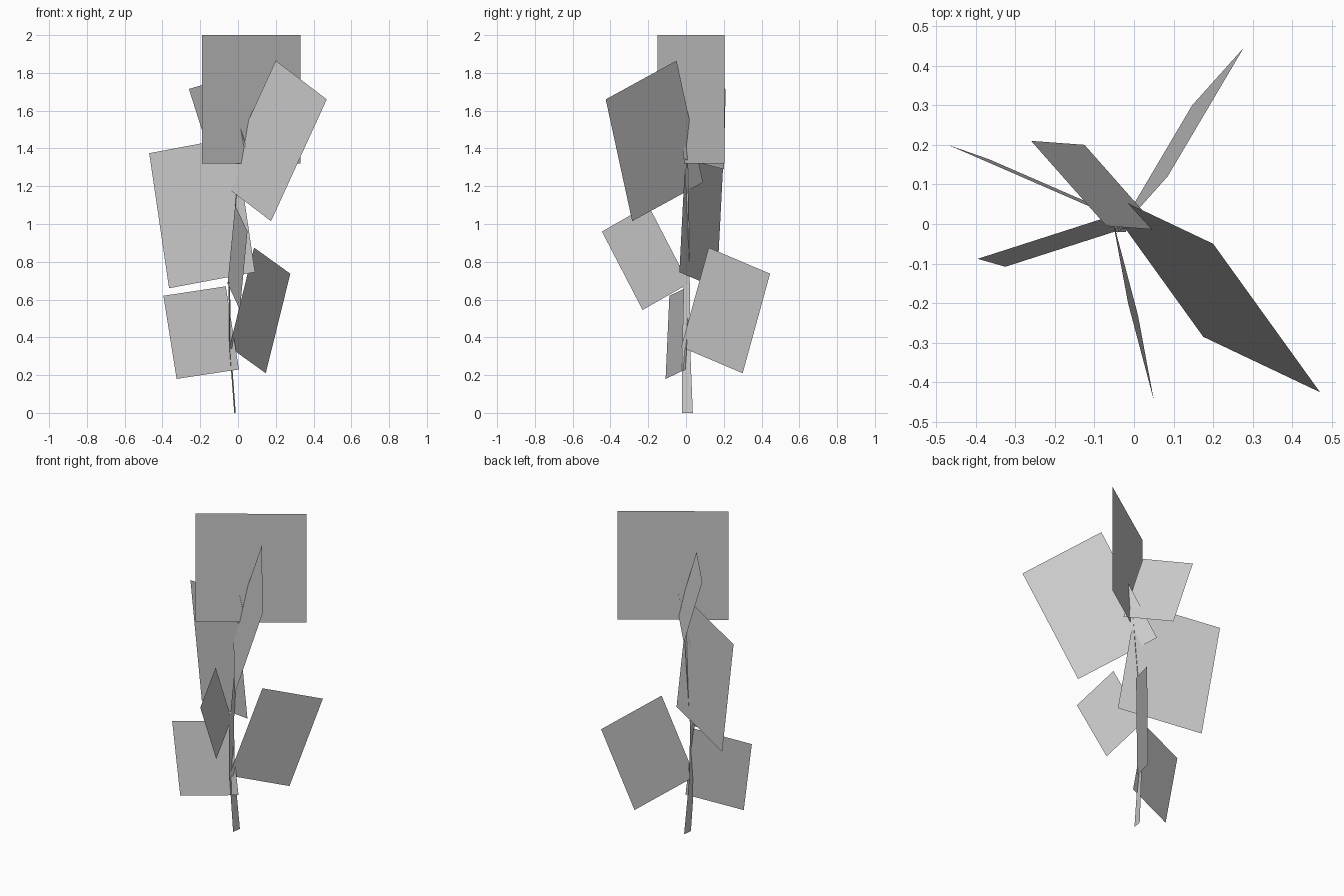
import bpy
from mathutils import Vector

cube = bpy.data.objects.get("Cube")
if cube:
    bpy.data.objects.remove(cube)

# One plain grey for the whole plant
grey = bpy.data.materials.new("pale_grey")
grey.use_nodes = True
grey.diffuse_color = (0.6, 0.6, 0.6, 1)
grey.node_tree.nodes["Principled BSDF"].inputs["Base Color"].default_value = (0.6, 0.6, 0.6, 1)


def add_mesh(name, verts, faces):
    mesh = bpy.data.meshes.new(name)
    mesh.from_pydata(verts, [], faces)
    mesh.materials.append(grey)
    obj = bpy.data.objects.new(name, mesh)
    bpy.context.collection.objects.link(obj)
    return obj


def leaf(name, before, corner, after):
    """Flat rectangular leaf card from three neighbouring corners."""
    a, b, c = Vector(before), Vector(corner), Vector(after)
    return add_mesh(name, [a, b, c, a + c - b], [(0, 1, 2, 3)])


# Leaves from the top of the plant down
leaf("crown_leaf", (-0.19, -0.15, 2), (-0.19, -0.15, 1.32), (0.33, 0.205, 1.32))
leaf("upper_front_leaf", (0.2, -0.05, 1.865), (0.47, -0.425, 1.66), (0.175, -0.285, 1.015))
leaf("upper_back_leaf", (-0.07, -0.005, 1.77), (-0.26, 0.21, 1.715), (-0.125, 0.2, 1.29))
leaf("middle_right_leaf", (0.09, -0.035, 0.745), (-0.365, 0.163, 0.66), (-0.47, 0.2, 1.375))
leaf("middle_front_leaf", (-0.015, -0.2, 1.1), (0.05, -0.445, 0.96), (0.01, -0.23, 0.545))
leaf("lower_back_leaf", (0.085, 0.12, 0.875), (0.277, 0.445, 0.737), (0.147, 0.3, 0.21))
leaf("lower_right_leaf", (-0.065, 0.018, 0.67), (-0.395, -0.088, 0.62), (-0.325, -0.108, 0.18))

# Thin tapering stem ribbon: x, y from, y to, height
path = [(-0.016, -0.02, 0.036, 0), (-0.042, -0.02, 0.022, 0.35),
        (-0.046, -0.012, 0.02, 0.68), (-0.015, 0, 0.014, 1.05), (0.01, 0, 0.008, 1.36)]
rims = []
for x, y0, y1, z in path:
    rims += [(x - 0.004, y0, z), (x + 0.004, y1, z)]
add_mesh("stem", rims, [(i, i + 1, i + 3, i + 2) for i in range(0, len(rims) - 2, 2)])
